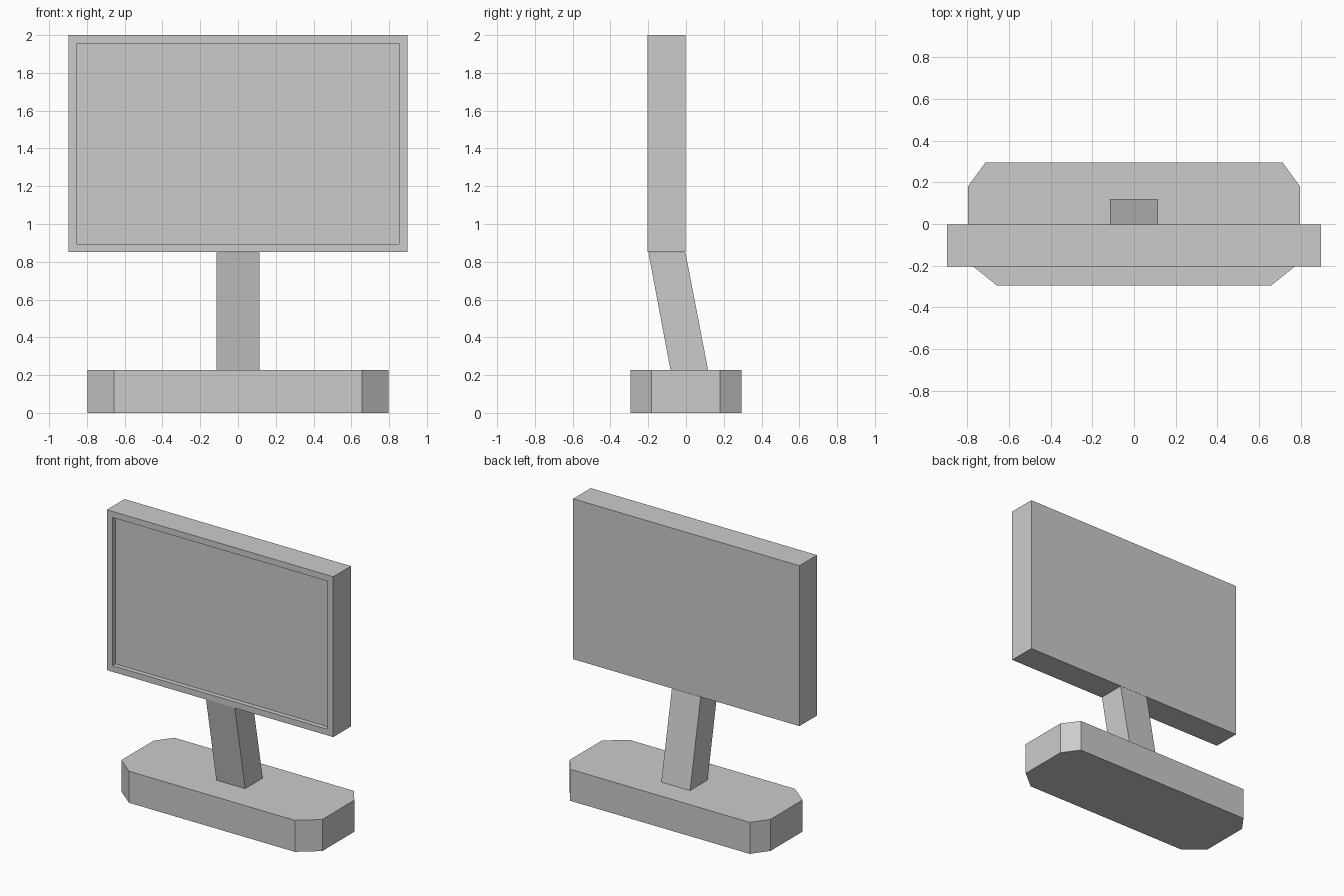
import bpy, bmesh

if "Cube" in bpy.data.objects:
    bpy.data.objects.remove(bpy.data.objects["Cube"])

grey = bpy.data.materials.new("plain_grey")
grey.diffuse_color = (0.6, 0.6, 0.6, 1)
grey.use_nodes = True
grey.node_tree.nodes["Principled BSDF"].inputs["Base Color"].default_value = grey.diffuse_color


def finish(name, bm):
    bmesh.ops.recalc_face_normals(bm, faces=bm.faces)
    mesh = bpy.data.meshes.new(name)
    bm.to_mesh(mesh)
    bm.free()
    mesh.materials.append(grey)
    obj = bpy.data.objects.new(name, mesh)
    bpy.context.collection.objects.link(obj)


def loft(name, lower, upper):
    """Solid between two matching outlines."""
    bm = bmesh.new()
    a = [bm.verts.new(p) for p in lower]
    b = [bm.verts.new(p) for p in upper]
    bm.faces.new(a)
    bm.faces.new(b)
    for i in range(len(a)):
        j = (i + 1) % len(a)
        bm.faces.new((a[i], a[j], b[j], b[i]))
    finish(name, bm)


def rect(x, y0, y1, z):
    return [(-x, y0, z), (x, y0, z), (x, y1, z), (-x, y1, z)]


# Base: slab with clipped corners, front clips longer than the back ones
base_top = 0.226
half = [(0.657, -0.295), (0.796, -0.183), (0.796, 0.18), (0.712, 0.295)]
outline = half + [(-x, y) for x, y in reversed(half)]
loft("base", [(x, y, 0) for x, y in outline], [(x, y, base_top) for x, y in outline])

# Neck: leans forward from the base to the underside of the screen
loft("neck", rect(0.114, -0.082, 0.117, base_top), rect(0.114, -0.199, -0.003, 0.85))

# Screen: box with a recessed display in the front
bm = bmesh.new()
x, y0, y1, z0, z1 = 0.897, -0.203, -0.003, 0.851, 2.0
low = [bm.verts.new(p) for p in rect(x, y0, y1, z0)]
top = [bm.verts.new(p) for p in rect(x, y0, y1, z1)]
bm.faces.new(low)
bm.faces.new(top)
for i in range(4):
    j = (i + 1) % 4
    bm.faces.new((low[i], low[j], top[j], top[i]))
bmesh.ops.recalc_face_normals(bm, faces=bm.faces)
front = min(bm.faces, key=lambda f: f.calc_center_median().y)
bmesh.ops.inset_region(bm, faces=[front], thickness=0.062)
display = bmesh.ops.extrude_face_region(bm, geom=[front])["geom"]
bmesh.ops.translate(bm, vec=(0, 0.034, 0), verts=[v for v in display if isinstance(v, bmesh.types.BMVert)])
if front.is_valid:
    bmesh.ops.delete(bm, geom=[front], context='FACES_ONLY')
finish("screen", bm)
